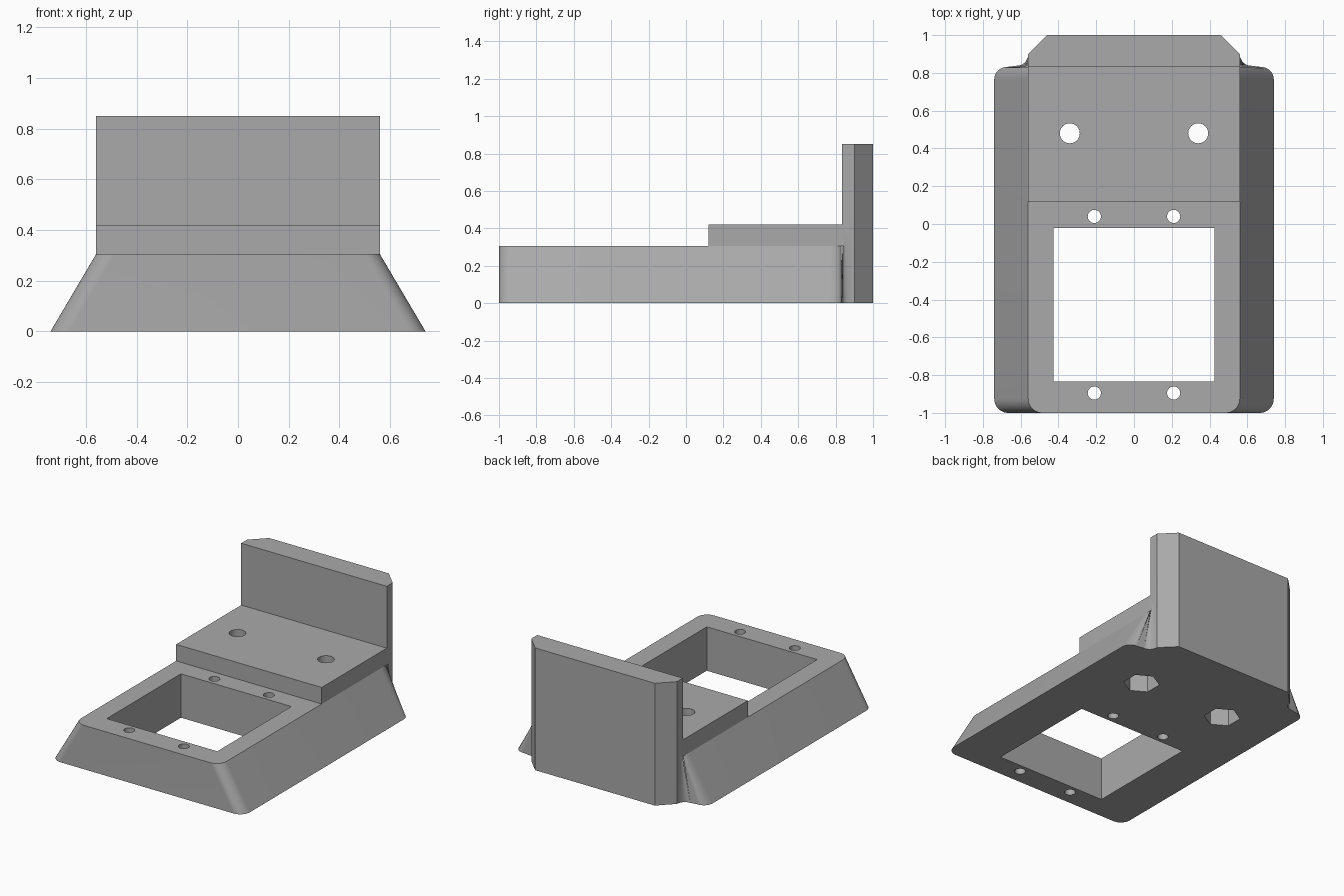
import bpy, bmesh
from math import cos, sin, pi, radians

old = bpy.data.objects.get("Cube")
if old:
    bpy.data.objects.remove(old, do_unlink=True)

grey = bpy.data.materials.new("plain grey")
grey.use_nodes = True
colour = (0.40, 0.40, 0.40, 1)
grey.diffuse_color = colour
grey.node_tree.nodes["Principled BSDF"].inputs["Base Color"].default_value = colour

HALF, FLARE = 0.56, 0.18          # half width of the upper body, sideways flare at the floor
DECK, STEP, TOP = 0.305, 0.42, 0.85
WALL_Y, CHAMFER_Y = 0.835, 0.90


def loft(name, lower, upper, z0, z1):
    """Closed solid between two rings with the same number of points."""
    bm = bmesh.new()
    a = [bm.verts.new((x, y, z0)) for x, y in lower]
    b = [bm.verts.new((x, y, z1)) for x, y in upper]
    n = len(a)
    for i in range(n):
        j = (i + 1) % n
        bm.faces.new((a[i], a[j], b[j], b[i]))
    bm.faces.new(a[::-1])
    bm.faces.new(b)
    bmesh.ops.remove_doubles(bm, verts=bm.verts, dist=1e-5)
    bmesh.ops.recalc_face_normals(bm, faces=bm.faces)
    mesh = bpy.data.meshes.new(name)
    bm.to_mesh(mesh)
    bm.free()
    mesh.materials.append(grey)
    ob = bpy.data.objects.new(name, mesh)
    bpy.context.collection.objects.link(ob)
    return ob


def prism(name, ring, z0, z1):
    return loft(name, ring, ring, z0, z1)


def rect(x, y0, y1):
    return [(-x, y0), (x, y0), (x, y1), (-x, y1)]


def circle(x, y, r, sides=32, start=0.0):
    return [(x + r * cos(start + 2 * pi * i / sides),
             y + r * sin(start + 2 * pi * i / sides)) for i in range(sides)]


def arc(cx, cy, rx, ry, a0, a1, steps=10):
    angles = [radians(a0 + (a1 - a0) * i / steps) for i in range(steps + 1)]
    return [(cx + rx * cos(a), cy + ry * sin(a)) for a in angles]


def mirrored(half):
    return half + [(-x, y) for x, y in reversed(half)]


def combine(body, tool, operation):
    mod = body.modifiers.new(operation.lower(), 'BOOLEAN')
    mod.operation, mod.solver, mod.object = operation, 'EXACT', tool
    bpy.context.view_layer.objects.active = body
    bpy.ops.object.modifier_apply(modifier=mod.name)
    bpy.data.objects.remove(tool, do_unlink=True)


# Flared base: sheared round front corners, swept rear ends blending into the wall
WIDE = HALF + FLARE
front = arc(WIDE - 0.075, -0.925, 0.075, 0.075, -90, 0)
rear = arc(WIDE - 0.065, 0.765, 0.065, 0.066, 0, 90)
rear += arc(HALF + 0.06, CHAMFER_Y, 0.06, 0.062, 270, 180)
back = [(0.46, 1.0)]
lower = mirrored(front + rear + back)
upper = mirrored([(x - FLARE, y) for x, y in front] + [(HALF, y) for x, y in rear] + back)
body = loft("mounting_bracket", lower, upper, 0, DECK)

# Raised step and upright back wall
combine(body, prism("raised_step", rect(HALF, 0.12, WALL_Y), DECK, STEP), 'UNION')
wall = mirrored([(HALF, WALL_Y), (HALF, CHAMFER_Y)] + back)
combine(body, prism("back_wall", wall, DECK, TOP), 'UNION')

# Square window through the deck
combine(body, prism("window_cutter", rect(0.425, -0.835, -0.02), -0.2, 1), 'DIFFERENCE')

# Screw holes, bolt holes and hexagonal nut pockets
for side in (-1, 1):
    for y in (-0.895, 0.04):
        combine(body, prism("screw_cutter", circle(side * 0.21, y, 0.035), -0.2, 1), 'DIFFERENCE')
    x, y = side * 0.34, 0.48
    combine(body, prism("bolt_cutter", circle(x, y, 0.053), -0.2, 1), 'DIFFERENCE')
    combine(body, prism("nut_cutter", circle(x, y, 0.117, 6, pi / 6), -0.2, 0.12), 'DIFFERENCE')

bpy.ops.object.select_all(action='DESELECT')
body.select_set(True)
bpy.context.view_layer.objects.active = body
bpy.ops.object.shade_smooth_by_angle(angle=radians(30))
